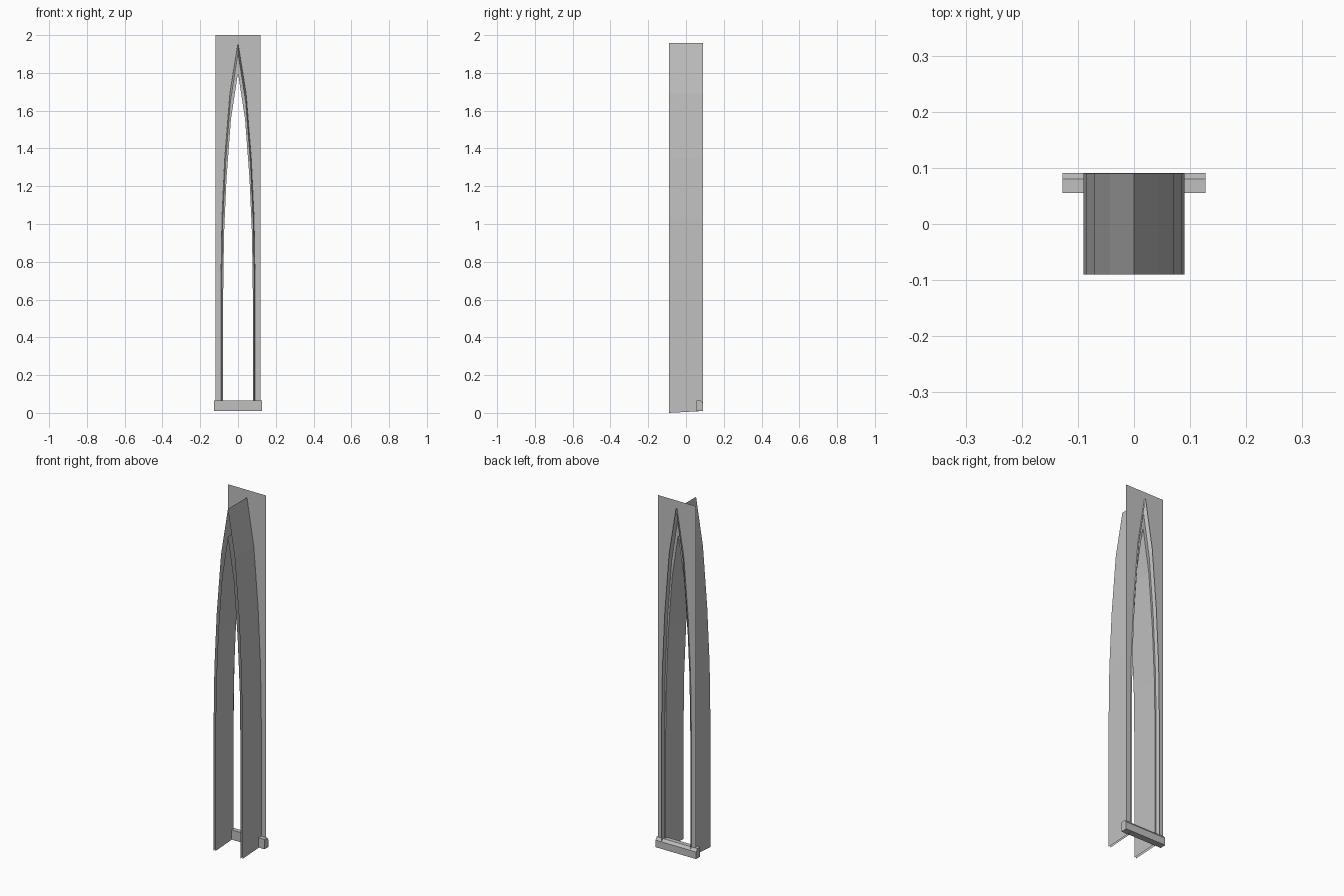
import bpy

if "Cube" in bpy.data.objects:
    bpy.data.objects.remove(bpy.data.objects["Cube"])

grey = bpy.data.materials.new("stone grey")
grey.diffuse_color = (0.53, 0.53, 0.53, 1)
grey.use_nodes = True
grey.node_tree.nodes["Principled BSDF"].inputs["Base Color"].default_value = grey.diffuse_color

# Right half of the pointed arch, from foot to apex (x, z)
HALF = [(0.09, 0.01), (0.09, 0.70), (0.085, 1.03), (0.07, 1.35), (0.043, 1.69), (0, 1.957)]
FRONT, BACK, WALL, RECESS = -0.09, 0.09, 0.08, 0.07


def arch(y, sx=1.0, sz=1.0, foot=0.01):
    """Whole arch outline at depth y, scaled about the ground centre."""
    right = [(x * sx, y, z * sz) for x, z in HALF]
    right[0] = (right[0][0], y, foot)
    return right + [(-x, yy, z) for x, yy, z in reversed(right[:-1])]


def add_mesh(name, verts, faces):
    me = bpy.data.meshes.new(name)
    me.from_pydata(verts, [], faces)
    me.materials.append(grey)
    me.update()
    ob = bpy.data.objects.new(name, me)
    bpy.context.collection.objects.link(ob)
    return ob


def bridge(name, a, b):
    """Strip of quads between two outlines of equal length."""
    n = len(a)
    return add_mesh(name, a + b, [(i, i + 1, n + i + 1, n + i) for i in range(n - 1)])


# Outer vault, running from front to back
bridge("outer_vault", arch(FRONT, foot=0.0), arch(BACK))

# Inner vault lining
B = (0.95, 0.973)
C = (0.87, 0.92)
bridge("inner_vault", arch(FRONT, *C, foot=0.0), arch(RECESS, *C))

# Sloped reveal and flat frame around the opening
bridge("window_reveal", arch(BACK), arch(RECESS, *B))
bridge("window_frame", arch(RECESS, *B), arch(RECESS, *C))

# Thin wall panel around the arch
inner = arch(WALL)
n = len(inner)
edge = [(0.12 if i < n // 2 else -0.12, WALL, p[2]) for i, p in enumerate(inner)]
mid = n // 2
edge[mid] = (0, WALL, 2.0)
verts = inner + edge + [(0.12, WALL, 2.0), (-0.12, WALL, 2.0)]
faces = [(i, n + i, n + i + 1, i + 1) for i in range(n - 1) if i not in (mid - 1, mid)]
faces += [(mid - 1, n + mid - 1, 2 * n, n + mid, mid),
          (mid, n + mid, 2 * n + 1, n + mid + 1, mid + 1)]
add_mesh("wall_panel", verts, faces)

# Sill with a chamfered back edge
section = [(0.055, 0.01), (0.091, 0.01), (0.091, 0.05), (0.08, 0.065), (0.055, 0.065)]
k = len(section)
verts = [(x, y, z) for x in (-0.127, 0.127) for y, z in section]
faces = [(i, (i + 1) % k, k + (i + 1) % k, k + i) for i in range(k)]
faces += [tuple(reversed(range(k))), tuple(range(k, 2 * k))]
add_mesh("sill", verts, faces)
